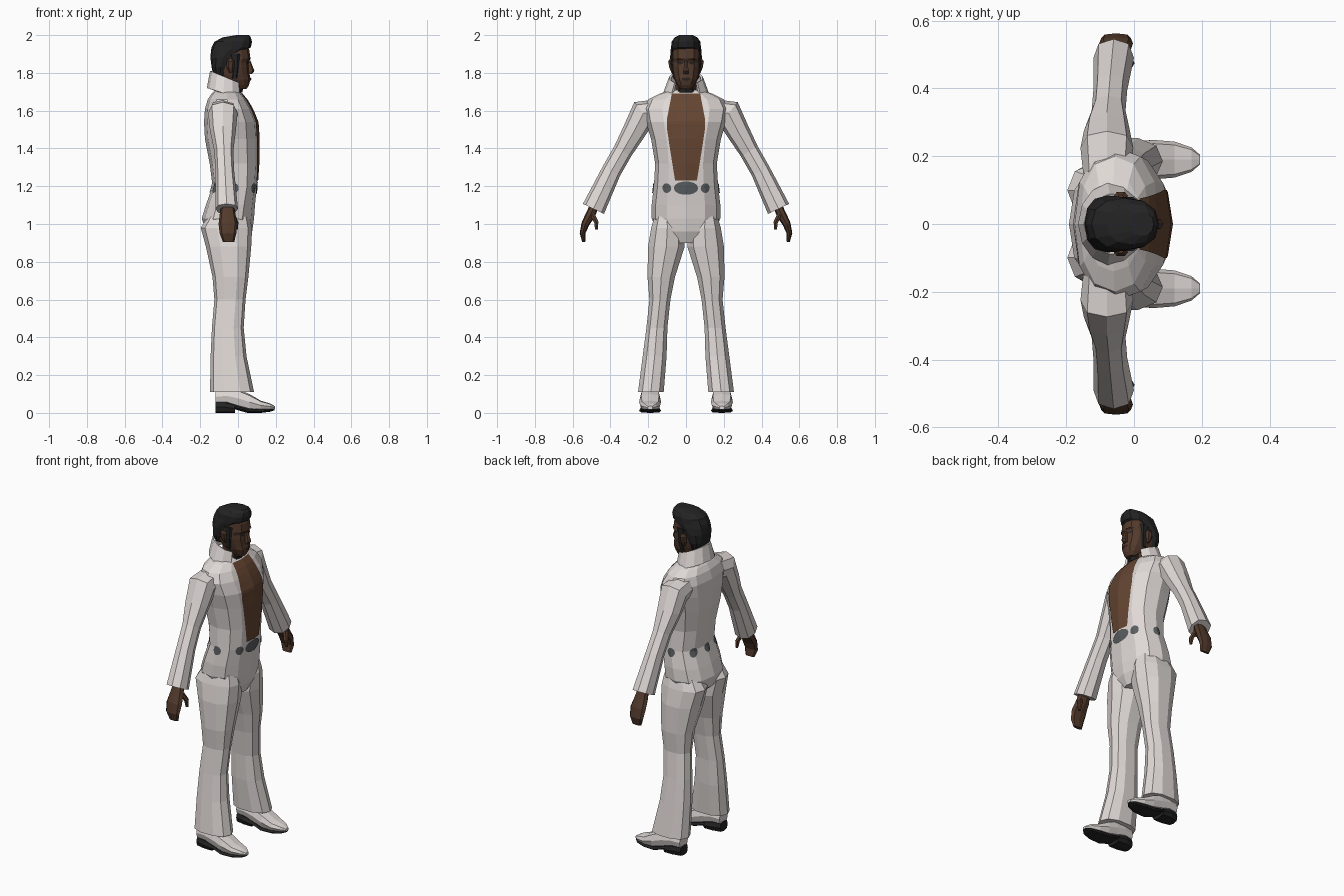
import bpy, bmesh, math
from mathutils import Vector
from mathutils.bvhtree import BVHTree

cube = bpy.data.objects.get("Cube")
if cube:
    bpy.data.objects.remove(cube, do_unlink=True)

X, Y, Z = Vector((1, 0, 0)), Vector((0, 1, 0)), Vector((0, 0, 1))


def material(name, rgb):
    mat = bpy.data.materials.new(name)
    mat.use_nodes = True
    color = (*rgb, 1)
    mat.diffuse_color = color
    bsdf = mat.node_tree.nodes["Principled BSDF"]
    bsdf.inputs["Base Color"].default_value = color
    bsdf.inputs["Roughness"].default_value = 0.9
    return mat


suit = material("suit white", (0.74, 0.69, 0.67))
skin = material("face skin", (0.085, 0.042, 0.025))
chest = material("chest skin", (0.13, 0.06, 0.032))
black = material("hair black", (0.017, 0.017, 0.018))
grey = material("belt grey", (0.1, 0.11, 0.115))
shade = material("lip and brow brown", (0.03, 0.016, 0.012))


def finish(name, bm, mat):
    mesh = bpy.data.meshes.new(name)
    bm.to_mesh(mesh)
    bm.free()
    mesh.materials.append(mat)
    obj = bpy.data.objects.new(name, mesh)
    bpy.context.collection.objects.link(obj)
    return obj


def oval(center, u, v, sides, power=0.85):
    """Closed ring of points, slightly squared off."""
    ring = []
    for i in range(sides):
        c, s = (f(math.tau * i / sides) for f in (math.cos, math.sin))
        soft = lambda t: math.copysign(abs(t) ** power, t) if abs(t) > 1e-6 else 0
        ring.append(center + u * soft(c) + v * soft(s))
    return ring


def loft(name, rings, mat):
    """Skin a list of rings; returns a search tree of the surface."""
    bm = bmesh.new()
    loops = [[bm.verts.new(p) for p in ring] for ring in rings]
    n = len(loops[0])
    for a, b in zip(loops, loops[1:]):
        for i in range(n):
            j = (i + 1) % n
            bm.faces.new((a[i], a[j], b[j], b[i]))
    bm.faces.new(loops[0])
    bm.faces.new(loops[-1])
    bmesh.ops.recalc_face_normals(bm, faces=bm.faces)
    tree = BVHTree.FromBMesh(bm)
    finish(name, bm, mat)
    return tree


def stack(name, rows, mat, sides=8, side=1, power=0.85):
    """Loft of level rings: height, back, front, inner and outer extents."""
    rings = []
    for z, x0, x1, *ys in rows:
        y0, y1 = ys if len(ys) == 2 else (-ys[0], ys[0])
        center = Vector(((x0 + x1) / 2, side * (y0 + y1) / 2, z))
        rings.append(oval(center, X * (x1 - x0) / 2, Y * (y1 - y0) / 2, sides, power))
    return loft(name, rings, mat)


def limb(name, rows, mat, side, sides=8):
    """Loft along a path: centre, half depth and half thickness."""
    pts = [Vector((x, side * y, z)) for x, y, z, _, _ in rows]
    rings = []
    for i, row in enumerate(rows):
        t = pts[min(i + 1, len(pts) - 1)] - pts[max(i - 1, 0)]
        rings.append(oval(pts[i], X * row[3], t.cross(X).normalized() * row[4], sides))
    loft(name, rings, mat)


def sole_loft(name, rows, mat, side):
    """Loft from heel to toe: position, half width, underside and top."""
    rings = []
    for x, half, low, high in rows:
        center = Vector((x, side * 0.19, (low + high) / 2))
        rings.append(oval(center, Y * half, Z * (high - low) / 2, 8, 0.6))
    loft(name, rings, mat)


def drape(bm, tree, origin, d):
    hit = tree.ray_cast(origin + d * 0.6, -d)[0]
    return bm.verts.new((hit if hit else origin) + d * 0.005)


def badge(name, tree, height, y, d, w, h, mat):
    """Thin oval plate lying on a surface."""
    bm = bmesh.new()
    across, base = Z.cross(d), Vector((-0.02 if y == 0 else 0, y, height))
    hub = drape(bm, tree, base, d)
    rings = [[drape(bm, tree, p, d) for p in oval(base, across * w * k, Z * h * k, 14, 1)]
             for k in (0.5, 1)]
    for i in range(14):
        j = (i + 1) % 14
        (a, b), (c, e) = ((r[i], r[j]) for r in rings)
        bm.faces.new((hub, a, b))
        bm.faces.new((a, c, e, b))
    finish(name, bm, mat)


# Torso
torso = stack("torso", [
    (.9, -.1, .05, .06), (.96, -.17, .075, .15), (1.03, -.192, .085, .182),
    (1.1, -.17, .09, .182), (1.2, -.135, .1, .17), (1.32, -.15, .108, .163),
    (1.45, -.175, .11, .185), (1.54, -.18, .104, .212), (1.61, -.175, .075, .225),
    (1.66, -.16, .045, .2), (1.69, -.14, .02, .14), (1.71, -.12, 0, .08)], suit, 12)

# Open shirt front
bm = bmesh.new()
keys = [(1.23, .058), (1.4, .085), (1.5, .1), (1.56, .1), (1.69, .075)]
grid = []
for (z0, w0), (z1, w1) in zip(keys, keys[1:]):
    for k in range(5):
        z, w = z0 + (z1 - z0) * k / 4, w0 + (w1 - w0) * k / 4
        grid.append([drape(bm, torso, Vector((0, w * c / 4, z)), X) for c in range(-4, 5)])
for a, b in zip(grid, grid[1:]):
    for i in range(8):
        bm.faces.new((a[i], a[i + 1], b[i + 1], b[i]))
bmesh.ops.remove_doubles(bm, verts=bm.verts, dist=0.0005)
finish("bare_chest", bm, chest)

# Belt medallions
for i in range(8):
    a = math.tau * i / 8
    w, h = (.065, .036) if i == 0 else (.024, .026)
    badge(f"belt_medallion_{i}", torso, 1.19, 0, Vector((math.cos(a), math.sin(a), 0)), w, h, grey)

# Raised collar, open at the front
bm = bmesh.new()
edge = []
for i in range(11):
    a = math.radians(42 + 276 * i / 10)
    c, s = math.cos(a), math.sin(a)
    low = bm.verts.new((-.065 + .1 * c, .122 * s, 1.69 - .03 * c))
    high = bm.verts.new((-.06 + .088 * c, .09 * s, 1.775 - .036 * c))
    edge.append((low, high))
for (a, b), (c, d) in zip(edge, edge[1:]):
    bm.faces.new((a, c, d, b))
collar = finish("collar", bm, suit)
collar.modifiers.new("thickness", "SOLIDIFY").thickness = 0.012

# Neck, head and nose
stack("neck", [(1.66, -.09, .015, .06), (1.7, -.085, .015, .055), (1.78, -.09, .02, .055)], skin)
stack("neck_band", [(1.695, -.07, .022, .045), (1.725, -.07, .03, .045)], black)
head = stack("head", [
    (1.715, -.01, .045, .03), (1.735, -.05, .058, .046), (1.765, -.09, .066, .062),
    (1.79, -.11, .062, .069), (1.83, -.12, .058, .077), (1.855, -.125, .055, .077),
    (1.875, -.125, .066, .077), (1.92, -.125, .06, .074), (1.96, -.1, .04, .06)], skin, 12)
stack("nose", [(1.795, .045, .074, .015), (1.81, .045, .087, .016), (1.865, .045, .066, .007)], skin, 6)
badge("lips", head, 1.768, 0, X, .024, .008, shade)

# Swept hair
stack("hair", [
    (1.785, -.13, -.06, .06), (1.83, -.14, -.045, .079), (1.88, -.146, -.012, .084),
    (1.918, -.143, .04, .082), (1.935, -.14, .068, .079), (1.965, -.125, .074, .076),
    (1.988, -.08, .068, .06), (2, -.01, .058, .035)], black, 12)

for side, word in ((1, "left"), (-1, "right")):
    # Facial features
    badge(word + "_eye", head, 1.851, side * .032, X, .015, .006, black)
    badge(word + "_brow", head, 1.872, side * .033, X, .022, .006, shade)
    stack(word + "_ear", [(1.8, -.045, -.03, .066, .078), (1.83, -.06, -.02, .068, .09),
                          (1.86, -.06, -.018, .07, .096), (1.875, -.05, -.03, .07, .086)],
          skin, 6, side)
    stack(word + "_sideburn", [(1.77, -.035, -.002, .045, .07), (1.83, -.03, .005, .055, .08),
                               (1.9, -.05, .012, .055, .081)], black, 6, side)

    # Sleeve and hand
    limb(word + "_sleeve", [
        (-.08, .15, 1.595, .07, .065), (-.08, .225, 1.587, .078, .076),
        (-.08, .275, 1.49, .068, .062), (-.075, .335, 1.385, .05, .052),
        (-.07, .395, 1.28, .05, .052), (-.06, .49, 1.08, .06, .062)], suit, side)
    limb(word + "_hand", [
        (-.055, .475, 1.12, .03, .022), (-.055, .505, 1.05, .042, .026),
        (-.053, .533, 1, .05, .021), (-.053, .548, .95, .044, .015),
        (-.05, .54, .905, .03, .009)], skin, side)
    limb(word + "_thumb", [(-.03, .495, 1.05, .016, .014), (-.012, .475, 1.01, .014, .013),
                           (-.008, .474, .97, .008, .008)], skin, side, 6)

    # Flared trouser leg
    stack(word + "_trouser_leg", [
        (1.04, -.16, .06, .03, .17), (.98, -.197, .075, .01, .188),
        (.88, -.17, .07, .003, .205), (.72, -.135, .055, .055, .207),
        (.6, -.125, .04, .08, .196), (.45, -.138, .03, .096, .212),
        (.3, -.145, .045, .1, .232), (.11, -.148, .085, .115, .257)], suit, 10, side)

    # Boot with heel and sole
    sole_loft(word + "_boot", [
        (-.118, .04, .05, .12), (-.06, .05, .05, .13), (0, .054, .03, .125),
        (.06, .058, .015, .1), (.12, .053, .015, .065), (.17, .036, .018, .05),
        (.195, .014, .02, .036)], suit, side)
    sole_loft(word + "_heel", [(-.12, .036, 0, .06), (-.07, .05, 0, .06),
                               (-.015, .048, 0, .045)], black, side)
    sole_loft(word + "_sole", [(-.02, .048, .02, .04), (.05, .058, 0, .022), (.12, .053, 0, .02),
                               (.17, .036, .006, .022), (.193, .014, .014, .024)], black, side)
